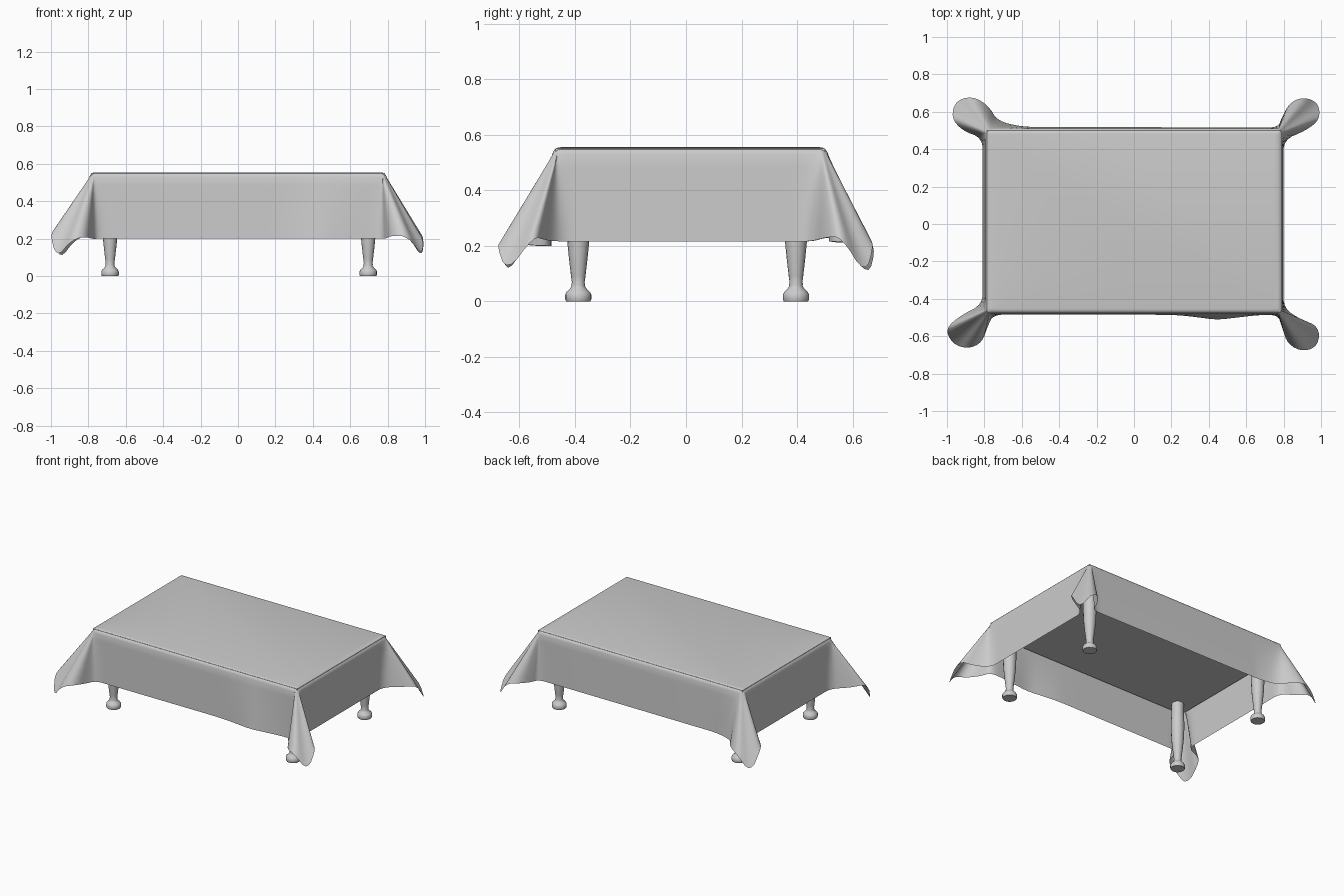
import bpy, bmesh, math
from mathutils import Vector

if "Cube" in bpy.data.objects:
    bpy.data.objects.remove(bpy.data.objects["Cube"])

TOP, R = 0.555, 0.03                     # cloth height and rolled edge radius
EX, FRONT, BACK = 0.795, -0.482, 0.512   # edges of the covered top
DROP, SIDE_DROP = 0.335, 0.32            # lengths of overhang
UNDER = 0.47                             # underside of the table top


def finish(name, bm, angle=40):
    mesh = bpy.data.meshes.new(name)
    bm.to_mesh(mesh)
    bm.free()
    ob = bpy.data.objects.new(name, mesh)
    bpy.context.collection.objects.link(ob)
    bpy.ops.object.select_all(action='DESELECT')
    ob.select_set(True)
    bpy.context.view_layer.objects.active = ob
    bpy.ops.object.shade_smooth_by_angle(angle=math.radians(angle))
    return ob


def clamp(v, lo, hi):
    return max(lo, min(hi, v))


# Corner folds: plan outline of the hem, from the long edge round to the short edge
FOLDS = {
    (1, -1): [(.77, .485), (.79, .55), (.83, .64), (.91, .675), (.98, .64), (.98, .55), (.89, .51), (.80, .45)],
    (-1, -1): [(.75, .485), (.78, .54), (.82, .63), (.89, .66), (.965, .635), (1.0, .56), (.92, .485), (.81, .43)],
    (1, 1): [(.77, .515), (.79, .57), (.84, .645), (.91, .67), (.98, .64), (.985, .56), (.92, .50), (.80, .45)],
    (-1, 1): [(.60, .52), (.73, .55), (.79, .63), (.87, .675), (.95, .65), (.97, .57), (.92, .50), (.81, .46)],
}
ANGLES = (0, 11, 21, 33, 45, 62, 76, 90)  # direction on the flat cloth; 45 is its tip


def fold(sx, sy):
    """Hem points of one corner; the height follows from the cloth length."""
    pts = []
    ey = BACK if sy > 0 else -FRONT
    for i, (x, y) in enumerate(FOLDS[sx, sy]):
        if 2 <= i <= 5:
            x, y = .9 + (x - .9) * 1.1, .58 + (y - .58) * 1.1
        phi = math.radians(ANGLES[i])
        long_drop = DROP if sy < 0 else SIDE_DROP
        r = min(long_drop / max(math.cos(phi), .01), SIDE_DROP / max(math.sin(phi), .01))
        if i == 4:
            r *= 1.11
        h = math.hypot(x - min(x, EX), y - min(y, ey))
        pts.append(Vector((sx * x, sy * y, .535 - math.sqrt(r * r - h * h))))
    return pts


def panel(a, b, n, bulge=None):
    """Nearly straight hem between two folds."""
    pts = [a.lerp(b, k / n) for k in range(1, n)]
    if bulge:
        for p in pts:
            p.y -= bulge * math.exp(-((p.x - .45) / .13) ** 2)
    return pts


# Tablecloth
fl, fr = fold(-1, -1)[::-1], fold(1, -1)
br, bl = fold(1, 1)[::-1], fold(-1, 1)
hem = (fl + panel(fl[-1], fr[0], 14, .028) + fr + panel(fr[-1], br[0], 8)
       + br + panel(br[-1], bl[0], 12) + bl + panel(bl[-1], fl[0], 8))
for _ in range(2):                       # corner cutting for a soft hem
    hem = [q for i, p in enumerate(hem)
           for q in (p.lerp(hem[(i + 1) % len(hem)], .25), p.lerp(hem[(i + 1) % len(hem)], .75))]

bm = bmesh.new()
columns = []
for p in hem:
    inner = Vector((clamp(p.x, -EX + R, EX - R), clamp(p.y, FRONT + R, BACK - R), TOP))
    out = Vector((p.x - inner.x, p.y - inner.y, 0)).normalized()
    col = [inner + out * R * math.sin(a) - Vector((0, 0, R * (1 - math.cos(a))))
           for a in (math.radians(d) for d in (0, 20, 40, 60, 80))]
    edge = col[-1].copy()
    col += [edge.lerp(p, k / 7) for k in range(1, 8)]
    columns.append([bm.verts.new(c) for c in col])
for i, a in enumerate(columns):
    b = columns[(i + 1) % len(columns)]
    for k in range(len(a) - 1):
        bm.faces.new((a[k], a[k + 1], b[k + 1], b[k]))
bmesh.ops.remove_doubles(bm, verts=bm.verts[:], dist=1e-4)
rim = [e for e in bm.edges if e.is_boundary and all(v.co.z > TOP - 1e-4 for v in e.verts)]
bmesh.ops.contextual_create(bm, geom=rim)
bmesh.ops.recalc_face_normals(bm, faces=bm.faces[:])
finish("tablecloth", bm, 60)

# Thick table top under the cloth
bm = bmesh.new()
bmesh.ops.create_cube(bm, size=1)
for v in bm.verts:
    v.co = Vector((v.co.x * 1.57, v.co.y * .97 + .015, .55 if v.co.z > 0 else UNDER))
finish("table_top", bm)

# Turned legs
PROFILE = [(.044, 0), (.047, .008), (.047, .024), (.042, .034), (.030, .045), (.024, .056), (.025, .062),
           (.023, .068), (.026, .09), (.033, .15), (.039, .21), (.042, .28), (.042, .34),
           (.039, .40), (.039, UNDER)]
SIDES = 16
for sx, xn in ((-1, "left"), (1, "right")):
    for sy, yn in ((-1, "front"), (1, "back")):
        bm = bmesh.new()
        rings = [[bm.verts.new((sx * .69 + .006 + r * math.cos(2 * math.pi * k / SIDES),
                                sy * .392 + .004 + r * math.sin(2 * math.pi * k / SIDES), z))
                  for k in range(SIDES)] for r, z in PROFILE]
        for lo, hi in zip(rings, rings[1:]):
            for k in range(SIDES):
                n = (k + 1) % SIDES
                bm.faces.new((lo[k], lo[n], hi[n], hi[k]))
        bm.faces.new(rings[0][::-1])
        bm.faces.new(rings[-1])
        finish(f"{yn}_{xn}_leg", bm, 50)
